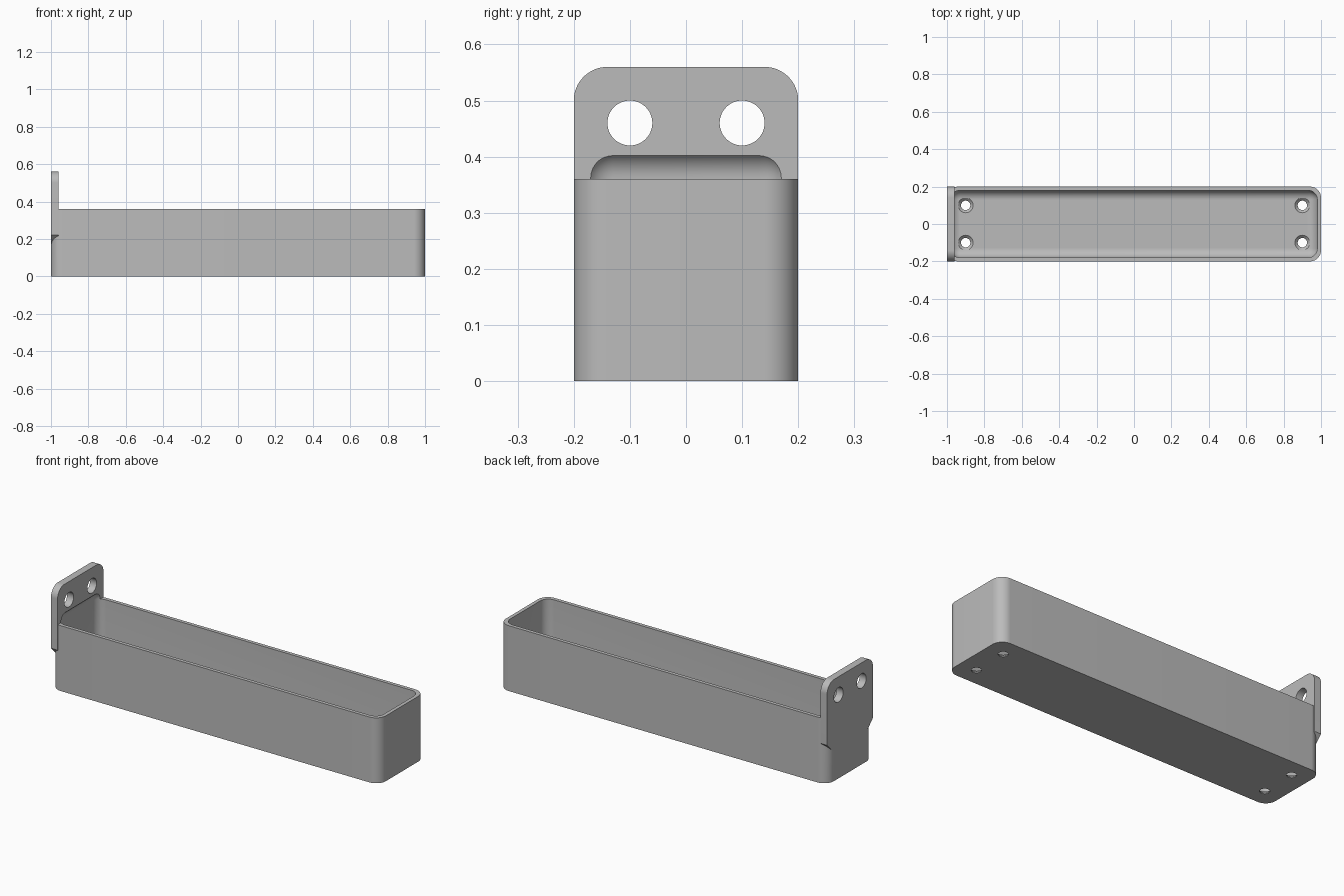
import bpy
import bmesh
from math import sin, cos, pi

cube = bpy.data.objects.get("Cube")
if cube:
    bpy.data.objects.remove(cube, do_unlink=True)

grey = bpy.data.materials.new("plain grey")
grey.use_nodes = True
colour = (0.5, 0.5, 0.5, 1)
grey.diffuse_color = colour
grey.node_tree.nodes["Principled BSDF"].inputs["Base Color"].default_value = colour


def make(name, bm):
    mesh = bpy.data.meshes.new(name)
    bmesh.ops.recalc_face_normals(bm, faces=bm.faces)
    bm.to_mesh(mesh)
    bm.free()
    mesh.materials.append(grey)
    obj = bpy.data.objects.new(name, mesh)
    bpy.context.collection.objects.link(obj)
    return obj


def arc(cx, cy, r, start, steps=16):
    """Quarter circle of points, counter-clockwise."""
    angles = [start + pi / 2 * i / steps for i in range(steps + 1)]
    return [(cx + r * cos(a), cy + r * sin(a)) for a in angles]


def extrude(name, points, offset):
    """Closed outline of 3D points swept along an offset."""
    bm = bmesh.new()
    face = bm.faces.new([bm.verts.new(p) for p in points])
    swept = bmesh.ops.extrude_face_region(bm, geom=[face], use_keep_orig=True)
    moved = [v for v in swept["geom"] if isinstance(v, bmesh.types.BMVert)]
    bmesh.ops.translate(bm, verts=moved, vec=offset)
    return make(name, bm)


def lathe(name, x, y, profile):
    """Upright turned solid from (radius, height) pairs."""
    bm = bmesh.new()
    n = 40
    rings = [[bm.verts.new((x + r * cos(2 * pi * i / n), y + r * sin(2 * pi * i / n), z))
              for i in range(n)] for r, z in profile]
    for a, b in zip(rings, rings[1:]):
        for i in range(n):
            j = (i + 1) % n
            bm.faces.new((a[i], a[j], b[j], b[i]))
    bm.faces.new(rings[0])
    bm.faces.new(rings[-1])
    return make(name, bm)


def combine(target, other, operation):
    bpy.context.view_layer.objects.active = target
    mod = target.modifiers.new(operation.lower(), "BOOLEAN")
    mod.operation = operation
    mod.solver = "EXACT"
    mod.object = other
    bpy.ops.object.modifier_apply(modifier=mod.name)
    bpy.data.objects.remove(other, do_unlink=True)


# Tray body with rounded upright corners
R = 0.06
X, Y = 1 - R, 0.2 - R
outline = arc(X, Y, R, 0) + arc(-X, Y, R, pi / 2) + arc(-X, -Y, R, pi) + arc(X, -Y, R, 1.5 * pi)
tray = extrude("tray", [(x, y, 0) for x, y in outline], (0, 0, 0.36))

# Mounting plate: rounded top, tapered bottom corners
outline = arc(Y, 0.5, R, 0) + arc(-Y, 0.5, R, pi / 2) + [(-0.2, 0.22), (-0.13, 0.15), (0.13, 0.15), (0.2, 0.22)]
plate = extrude("mounting_plate", [(-1, y, z) for y, z in outline], (0.04, 0, 0))
combine(tray, plate, "UNION")

# Fully filleted cavity, which also scoops into the plate
bm = bmesh.new()
bmesh.ops.create_cube(bm, size=1)
bmesh.ops.scale(bm, verts=bm.verts, vec=(1.96, 0.36, 0.392))
bmesh.ops.translate(bm, verts=bm.verts, vec=(0, 0, 0.216))
bmesh.ops.bevel(bm, geom=bm.edges[:], offset=0.05, segments=10, profile=0.5, affect="EDGES")
combine(tray, make("cavity", bm), "DIFFERENCE")

# Countersunk floor holes and plain plate holes
for y in (-0.1, 0.1):
    for x in (-0.9, 0.9):
        screw = [(0.025, -0.02), (0.025, 0.005), (0.04, 0.02), (0.04, 0.05)]
        combine(tray, lathe("screw_hole", x, y, screw), "DIFFERENCE")
    circle = [(-1.05, y + 0.04 * cos(pi * i / 24), 0.46 + 0.04 * sin(pi * i / 24)) for i in range(48)]
    combine(tray, extrude("plate_hole", circle, (0.15, 0, 0)), "DIFFERENCE")

# Smooth fillets, crisp edges
bpy.ops.object.select_all(action="DESELECT")
tray.select_set(True)
bpy.context.view_layer.objects.active = tray
bpy.ops.object.shade_smooth_by_angle(angle=0.5)
